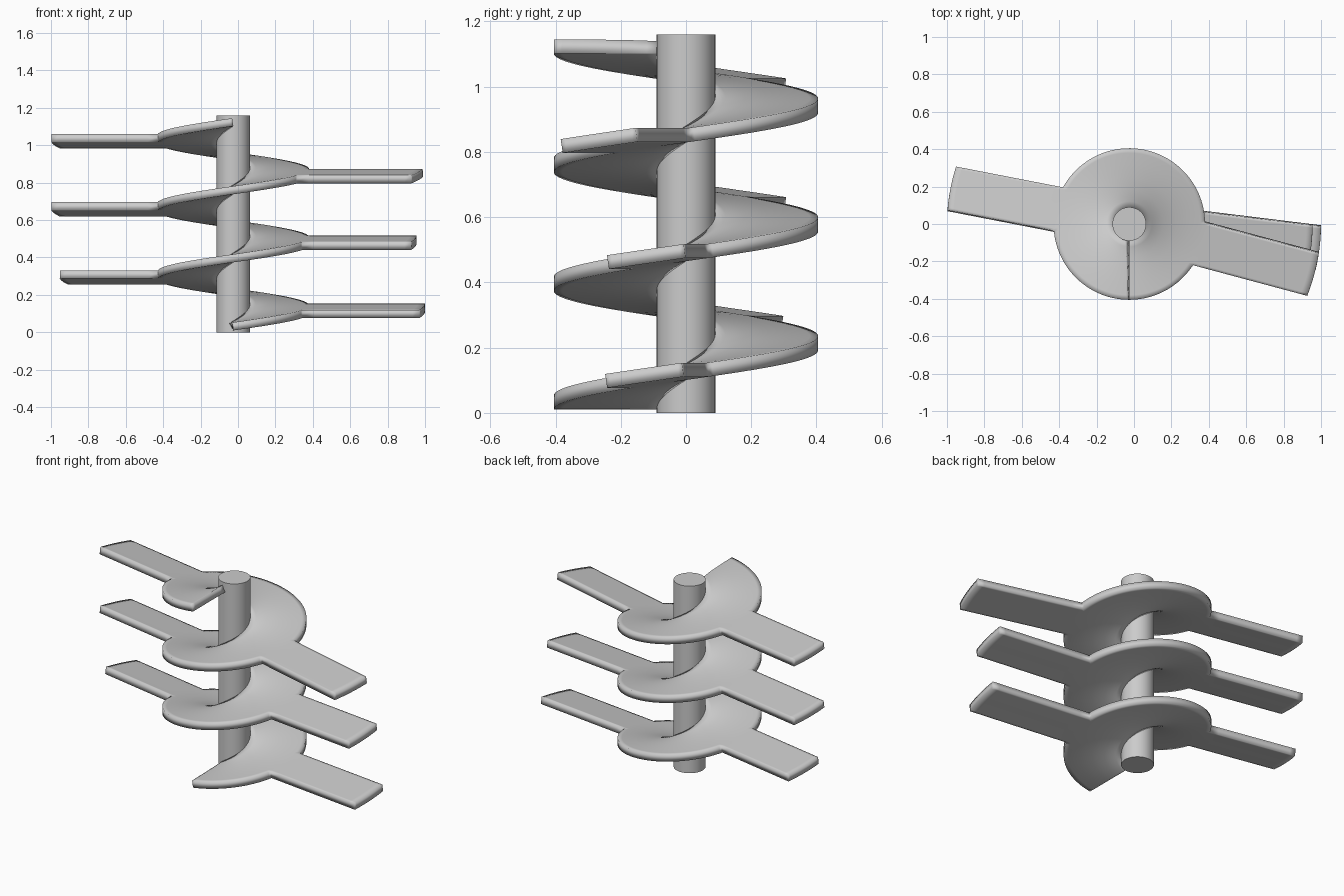
import bpy, bmesh, math

if "Cube" in bpy.data.objects:
    bpy.data.objects.remove(bpy.data.objects["Cube"])

CX = -0.025               # screw axis offset in x
PITCH, Z0, TURNS = 0.364, 0.01, 3
R_IN, R_OUT, THICK = 0.08, 0.405, 0.043
STEP = 2                  # degrees per helix segment
START = -90
# paddles: (turn, centre angle, tip radius)
PADDLES = [(0, -7, 1.025), (1, -7, 0.98), (2, -15, 1.025),
           (0, 169, 0.93), (1, 169, 0.975), (2, 169, 0.975)]
HALF = 17                 # half angle of a paddle root


def height(deg):
    return Z0 + PITCH * (deg - START) / 360


# shaft
bpy.ops.mesh.primitive_cylinder_add(vertices=64, radius=0.09, depth=1.16,
                                    end_fill_type='TRIFAN', location=(CX, 0, 0.58))
shaft = bpy.context.object
shaft.name = "shaft"
bpy.ops.object.shade_smooth_by_angle()

# helical flight surface
bm = bmesh.new()
rings = [R_IN, 0.12, 0.18, 0.25, 0.32, 0.38, R_OUT]
rows = []
for i in range(TURNS * 360 // STEP + 1):
    deg = START + i * STEP
    a = math.radians(deg)
    rows.append([bm.verts.new((CX + r * math.cos(a), r * math.sin(a), height(deg)))
                 for r in rings])


def skin(grid):
    for p, q in zip(grid, grid[1:]):
        for j in range(len(p) - 1):
            bm.faces.new((p[j], p[j + 1], q[j + 1], q[j]))


skin(rows)

# paddles drawn straight out from the flight rim to a curved tip
for turn, mid, tip in PADDLES:
    m = math.radians(mid)
    grid = []
    for deg in range(mid - HALF, mid + HALF + 1, STEP):
        root = rows[(deg + 360 * turn - START) // STEP][-1]
        off = math.radians(deg - mid)
        s = R_OUT * math.sin(off)
        near, far = R_OUT * math.cos(off), math.sqrt(tip * tip - s * s)
        line = [root]
        for t in (0.1, 0.35, 0.65, 0.94, 1):
            u = near + (far - near) * t
            line.append(bm.verts.new((CX + u * math.cos(m) - s * math.sin(m),
                                      u * math.sin(m) + s * math.cos(m), root.co.z)))
        grid.append(line)
    skin(grid)

for f in bm.faces:
    f.normal_update()
    if f.normal.z < 0:
        f.normal_flip()
    f.smooth = True
mesh = bpy.data.meshes.new("screw_flight")
bm.to_mesh(mesh)
bm.free()
flight = bpy.data.objects.new("screw_flight_with_paddles", mesh)
bpy.context.collection.objects.link(flight)

# plate thickness, added upwards
solid = flight.modifiers.new("thickness", 'SOLIDIFY')
solid.thickness = THICK
solid.offset = 1
